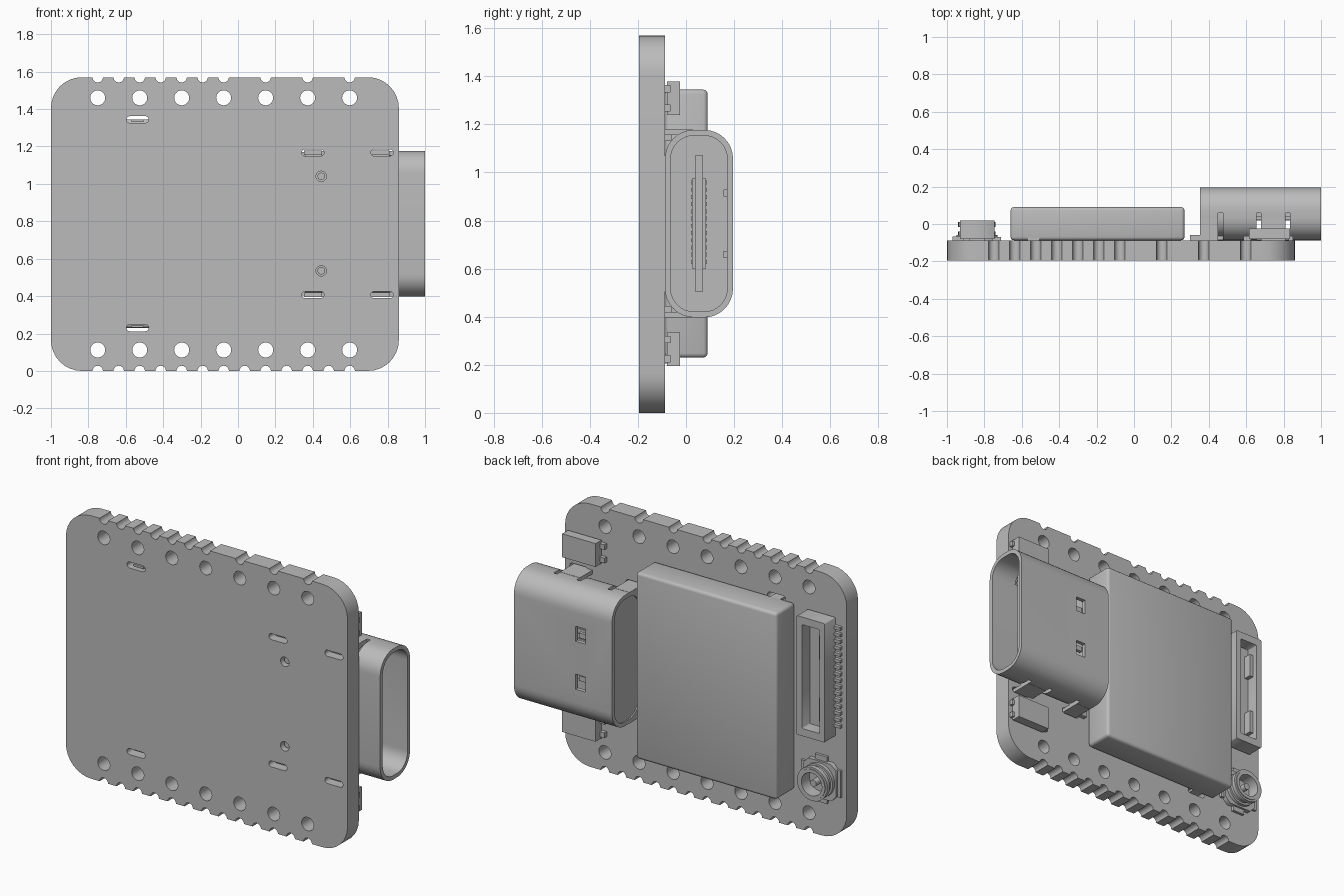
import bpy, bmesh
from math import pi, sin, cos
from mathutils import Matrix, Vector

cube = bpy.data.objects.get("Cube")
if cube:
    bpy.data.objects.remove(cube, do_unlink=True)

grey = bpy.data.materials.new("plain grey")
grey.use_nodes = True
grey.diffuse_color = (0.5, 0.5, 0.5, 1)
grey.node_tree.nodes["Principled BSDF"].inputs["Base Color"].default_value = (0.5, 0.5, 0.5, 1)

ALONG_X = Matrix(((0, 0, 1), (1, 0, 0), (0, 1, 0)))   # profile in y, z
ALONG_Y = Matrix(((1, 0, 0), (0, 0, 1), (0, 1, 0)))   # profile in x, z


def arc(cx, cy, r, start, end, n=8):
    return [(cx + r * cos(start + (end - start) * i / n),
             cy + r * sin(start + (end - start) * i / n)) for i in range(n + 1)]


def round_rect(cx, cy, w, h, r, n=8):
    pts = []
    for k, (sx, sy) in enumerate([(1, 1), (-1, 1), (-1, -1), (1, -1)]):
        for p in arc(cx + sx * (w / 2 - r), cy + sy * (h / 2 - r), r, k * pi / 2, (k + 1) * pi / 2, n):
            if not pts or min((Vector(p) - Vector(q)).length for q in (pts[0], pts[-1])) > 1e-4:
                pts.append(p)
    return pts


def circle(cx, cy, r, n=8):
    return round_rect(cx, cy, 2 * r, 2 * r, r, n)


def add_object(name, mesh, smooth=False):
    mesh.name = name
    mesh.materials.clear()
    mesh.materials.append(grey)
    ob = bpy.data.objects.new(name, mesh)
    bpy.context.collection.objects.link(ob)
    if smooth:
        bpy.ops.object.select_all(action='DESELECT')
        ob.select_set(True)
        bpy.context.view_layer.objects.active = ob
        bpy.ops.object.shade_smooth_by_angle(angle=pi / 6)
    return ob


def extrude(name, loops, lo, hi, axes, smooth=True):
    """Filled outline with holes, extruded from lo to hi."""
    cu = bpy.data.curves.new(name, 'CURVE')
    cu.dimensions, cu.fill_mode, cu.extrude = '2D', 'BOTH', (hi - lo) / 2
    for loop in loops:
        sp = cu.splines.new('POLY')
        sp.points.add(len(loop) - 1)
        for point, (a, b) in zip(sp.points, loop):
            point.co = (a, b, 0, 1)
        sp.use_cyclic_u = True
    tmp = bpy.data.objects.new(name, cu)
    bpy.context.collection.objects.link(tmp)
    dg = bpy.context.evaluated_depsgraph_get()
    mesh = bpy.data.meshes.new_from_object(tmp.evaluated_get(dg))
    bpy.data.objects.remove(tmp, do_unlink=True)
    bm = bmesh.new()
    bm.from_mesh(mesh)
    bmesh.ops.remove_doubles(bm, verts=bm.verts, dist=1e-5)
    for v in bm.verts:
        v.co = axes @ (v.co + Vector((0, 0, (lo + hi) / 2)))
    bmesh.ops.recalc_face_normals(bm, faces=bm.faces)
    bm.to_mesh(mesh)
    bm.free()
    return add_object(name, mesh, smooth)


def boxes(name, spans, bevel=0):
    """One object from several (x0, x1, y0, y1, z0, z1) boxes."""
    bm = bmesh.new()
    for x0, x1, y0, y1, z0, z1 in spans:
        m = Matrix.Translation(((x0 + x1) / 2, (y0 + y1) / 2, (z0 + z1) / 2))
        bmesh.ops.create_cube(bm, size=1, matrix=m @ Matrix.Diagonal((x1 - x0, y1 - y0, z1 - z0, 1)))
    if bevel:
        bmesh.ops.bevel(bm, geom=bm.edges[:], offset=bevel, segments=3, profile=0.5, affect='EDGES')
    mesh = bpy.data.meshes.new(name)
    bm.to_mesh(mesh)
    bm.free()
    return add_object(name, mesh, bevel > 0)


def cut(ob, spans):
    cutter = boxes("cutter", spans)
    mod = ob.modifiers.new("cut", 'BOOLEAN')
    mod.operation, mod.solver, mod.object = 'DIFFERENCE', 'EXACT', cutter
    dg = bpy.context.evaluated_depsgraph_get()
    mesh = bpy.data.meshes.new_from_object(ob.evaluated_get(dg))
    ob.modifiers.clear()
    ob.data = mesh
    bpy.data.objects.remove(cutter, do_unlink=True)


MID = 0.787                     # height of the horizontal symmetry line


def both(spans):
    """Repeat boxes mirrored about the middle height."""
    return spans + [(a, b, c, d, 2 * MID - f, 2 * MID - e) for a, b, c, d, e, f in spans]


# Circuit board with rounded corners, edge notches, pin holes and slots
L, R, T, CR, PITCH, NR = -1.0, 0.86, 1.57, 0.165, 0.2245, 0.028
xs = [-0.75 + PITCH / 2 * i for i in range(13)]
outline = arc(L + CR, CR, CR, pi, 1.5 * pi)
for x in xs:
    outline += arc(x, 0, NR, pi, 0)
outline += arc(R - CR, CR, CR, -pi / 2, 0) + arc(R - CR, T - CR, CR, 0, pi / 2)
for x in reversed(xs[:7] + xs[8::2]):
    outline += arc(x, T, NR, 0, -pi)
outline += arc(L + CR, T - CR, CR, pi / 2, pi)
holes = [circle(x, z, 0.04) for x in xs[::2] for z in (0.112, 1.46)]
holes += [circle(0.445, z, 0.028, 5) for z in (0.535, 1.04)]
for x, dz in ((-0.537, 0.557), (0.4, 0.38), (0.77, 0.38)):
    holes += [round_rect(x, MID + s * dz, 0.12, 0.036, 0.018, 4) for s in (1, -1)]
extrude("circuit_board", [outline] + holes, -0.195, -0.088, ALONG_Y)

# Shield can with its fixing tabs
boxes("shield_can", [(-0.66, 0.27, -0.087, 0.09, 0.23, 1.344)], 0.018)
boxes("shield_tabs", both([(-0.57, -0.505, -0.17, -0.05, 1.33, 1.343)]))

# Port shell: open rounded tube with latch windows and leg slots
YC = 0.054
tube = [round_rect(YC, MID, 0.283, 0.78, 0.12), round_rect(YC, MID, 0.235, 0.732, 0.096)]
shell = extrude("port_shell", tube, 0.352, 1.0, ALONG_X)
cut(shell, both([(0.527, 0.593, 0.15, 0.25, 0.885, 0.975)] +
                [(a, b, -0.12, 0.06, 1.08, 1.25) for a, b in ((0.45, 0.475), (0.655, 0.68), (0.81, 0.833))]))
boxes("port_latches", both([(0.535, 0.585, 0.155, 0.175, 0.9, 0.93)]))
extrude("port_back", [round_rect(YC, MID, 0.24, 0.736, 0.098)], 0.36, 0.52, ALONG_X)

# Contact tongue inside the port
boxes("port_tongue", [(0.5, 0.88, 0.025, 0.083, 0.6, 0.975),
                      (0.5, 0.9, 0.038, 0.07, 0.505, 1.07)] +
      [(0.55, 0.84, 0.02, 0.088, z, z + 0.016) for z in [0.62 + 0.03 * i for i in range(12)]])

# Shell legs going into the board slots, and locating pegs
boxes("port_legs", both([(a, b, -0.15, 0.03, 1.155, 1.178) for a, b in ((0.352, 0.45), (0.68, 0.81))]
                        + [(0.3, 0.36, -0.089, -0.06, 1.13, 1.17)]))
for side, z in (("lower", 0.535), ("upper", 1.04)):
    extrude(side + "_locating_peg", [circle(0.445, z, 0.02, 5)], -0.17, -0.05, ALONG_Y)

# Two small side components with leads
for side, z in (("lower", 0.265), ("upper", 1.308)):
    boxes(side + "_side_component", [(0.615, 0.835, -0.08, -0.025, z - 0.07, z + 0.07)])
    boxes(side + "_side_leads", [(a, b, -0.09, -0.065, z + d - 0.015, z + d + 0.015)
                                 for a, b in ((0.585, 0.625), (0.825, 0.85)) for d in (-0.04, 0.04)])

# Ribbon socket: open box with a ledge and a row of leads
SX, SZ = -0.8375, 0.975
extrude("socket_walls", [round_rect(SX, SZ, 0.185, 0.71, 0.004, 1),
                         round_rect(SX, SZ, 0.115, 0.62, 0.004, 1)], -0.08, 0.02, ALONG_Y, False)
boxes("socket_floor", [(-0.91, -0.765, -0.08, -0.055, 0.64, 1.31),
                       (-0.91, -0.87, -0.06, -0.01, 0.72, 0.86),
                       (-0.91, -0.87, -0.06, -0.01, 1.09, 1.23)])
boxes("socket_leads", [(-0.97, -0.91, -0.09, -0.068, 0.68 + 0.039 * i, 0.698 + 0.039 * i) for i in range(16)]
      + [(-0.76, -0.71, -0.09, -0.07, z - 0.04, z + 0.04) for z in (0.7, 1.25)])

# Coaxial antenna connector
CX, CZ = -0.84, 0.345
extrude("antenna_base", [round_rect(CX, CZ, 0.22, 0.22, 0.035, 1)], -0.088, -0.06, ALONG_Y, False)
boxes("antenna_pads", [(CX - 0.13, CX - 0.07, -0.09, -0.072, CZ - 0.08, CZ + 0.08),
                       (CX + 0.07, CX + 0.13, -0.09, -0.072, CZ - 0.08, CZ + 0.08),
                       (CX - 0.04, CX + 0.04, -0.09, -0.072, CZ - 0.14, CZ + 0.14)])
for name, ro, ri, y0, y1 in (("antenna_barrel", 0.088, 0.068, -0.06, 0.015),
                             ("antenna_lower_rim", 0.1, 0.08, -0.06, -0.04),
                             ("antenna_upper_rim", 0.1, 0.068, -0.015, 0.01)):
    extrude(name, [circle(CX, CZ, ro), circle(CX, CZ, ri)], y0, y1, ALONG_Y)
extrude("antenna_pin", [circle(CX, CZ, 0.02, 5)], -0.06, 0.0, ALONG_Y)
